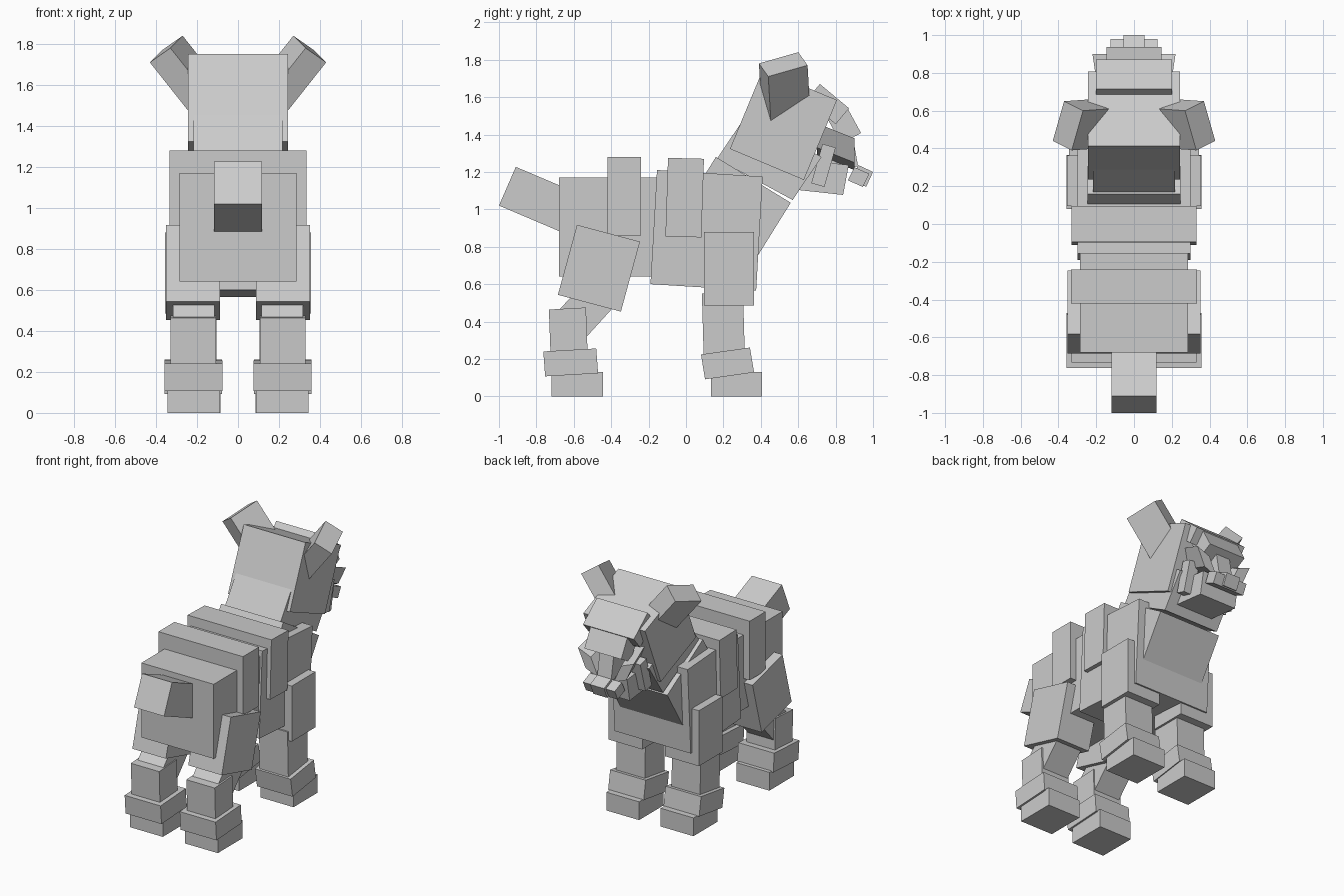
import bpy
import bmesh
from mathutils import Vector

default_cube = bpy.data.objects.get("Cube")
if default_cube:
    bpy.data.objects.remove(default_cube, do_unlink=True)

# One plain grey for the whole animal
grey = bpy.data.materials.new("plain grey")
grey.use_nodes = True
grey.diffuse_color = (0.6, 0.6, 0.6, 1)
grey.node_tree.nodes["Principled BSDF"].inputs["Base Color"].default_value = (0.6, 0.6, 0.6, 1)


def block(name, corner, edge_a, edge_b, edge_c):
    """Flat-faced box spanned by three edge vectors from one corner."""
    bm = bmesh.new()
    bmesh.ops.create_cube(bm, size=1)
    corner, edge_a, edge_b, edge_c = map(Vector, (corner, edge_a, edge_b, edge_c))
    centre = corner + (edge_a + edge_b + edge_c) / 2
    for vert in bm.verts:
        x, y, z = vert.co
        vert.co = edge_a * x + edge_b * y + edge_c * z
    bmesh.ops.recalc_face_normals(bm, faces=bm.faces)
    mesh = bpy.data.meshes.new(name)
    bm.to_mesh(mesh)
    bm.free()
    mesh.materials.append(grey)
    part = bpy.data.objects.new(name, mesh)
    part.location = centre
    bpy.context.collection.objects.link(part)
    return part


def slab(name, x_min, x_max, first, second, third):
    """Tilted box from three consecutive side-profile corners (y, z)."""
    first, second, third = (Vector((0, *point)) for point in (first, second, third))
    corner = second + Vector((x_min, 0, 0))
    return block(name, corner, (x_max - x_min, 0, 0), first - second, third - second)


def middle(name, half_width, *profile):
    return slab(name, -half_width, half_width, *profile)


def mirrored_block(name, *vectors):
    for side, sign in (("left", 1), ("right", -1)):
        block(f"{side}_{name}", *[(sign * x, y, z) for x, y, z in vectors])


def pair(name, x_min, x_max, *profile):
    slab("left_" + name, x_min, x_max, *profile)
    slab("right_" + name, -x_max, -x_min, *profile)


# Trunk, raised bands and tail
middle("hind_body", 0.285, (-0.68, 0.64), (-0.68, 1.17), (-0.1, 1.17))
middle("hind_band", 0.333, (-0.42, 0.86), (-0.42, 1.28), (-0.24, 1.28))
middle("front_body", 0.3, (-0.19, 0.6), (-0.155, 1.21), (0.41, 1.175))
middle("front_band", 0.33, (-0.11, 0.855), (-0.096, 1.275), (0.096, 1.27))
middle("tail", 0.118, (-0.91, 1.227), (-1, 1.02), (-0.6, 0.85))

# Neck and head
middle("neck_base", 0.245, (0.16, 1.28), (0.56, 1.035), (0.37, 0.73))
middle("neck", 0.218, (0.57, 1.05), (0.165, 1.27), (0.32, 1.5))
middle("head", 0.243, (0.235, 1.323), (0.63, 1.157), (0.807, 1.584))

# Face
middle("brow", 0.2, (0.716, 1.67), (0.872, 1.54), (0.8, 1.455))
middle("muzzle_bridge", 0.145, (0.866, 1.536), (0.936, 1.408), (0.83, 1.35))
middle("nose_bridge", 0.055, (0.89, 1.4), (0.92, 1.23), (0.76, 1.2))
middle("upper_lip", 0.125, (0.9, 1.225), (0.98, 1.19), (0.945, 1.12))
middle("nose_tip", 0.055, (0.92, 1.237), (1, 1.2), (0.963, 1.12))
middle("jaw", 0.145, (0.594, 1.104), (0.84, 1.077), (0.87, 1.237))
pair("cheek", 0.12, 0.2, (0.67, 1.14), (0.74, 1.12), (0.8, 1.33))
mirrored_block("eye_ridge", (0.19, 0.7, 1.46), (-0.1, 0, -0.04), (0.03, 0.2, -0.08), (-0.06, 0, -0.13))

# Ears lean outward and are turned slightly forward
mirrored_block("ear", (0.33, 0.39, 1.78), (-0.06, 0.21, 0.06), (0.1, 0.05, -0.07), (-0.21, 0.015, -0.265))

# Front legs
pair("shoulder", 0.09, 0.356, (0.096, 0.485), (0.096, 0.88), (0.363, 0.88))
pair("front_shin", 0.105, 0.33, (0.095, 0.2), (0.085, 0.55), (0.305, 0.55))
pair("front_cuff", 0.078, 0.358, (0.08, 0.224), (0.342, 0.261), (0.364, 0.128))
pair("front_foot", 0.085, 0.343, (0.134, 0), (0.134, 0.13), (0.406, 0.13))

# Hind legs
pair("thigh", 0.088, 0.352, (-0.583, 0.917), (-0.246, 0.827), (-0.348, 0.453))
pair("hind_knee", 0.115, 0.318, (-0.68, 0.46), (-0.53, 0.32), (-0.33, 0.54))
pair("hind_shin", 0.107, 0.33, (-0.733, 0.464), (-0.535, 0.475), (-0.525, 0.2))
pair("hind_cuff", 0.075, 0.358, (-0.763, 0.24), (-0.48, 0.256), (-0.47, 0.123))
pair("hind_foot", 0.088, 0.345, (-0.72, 0), (-0.72, 0.13), (-0.444, 0.13))
